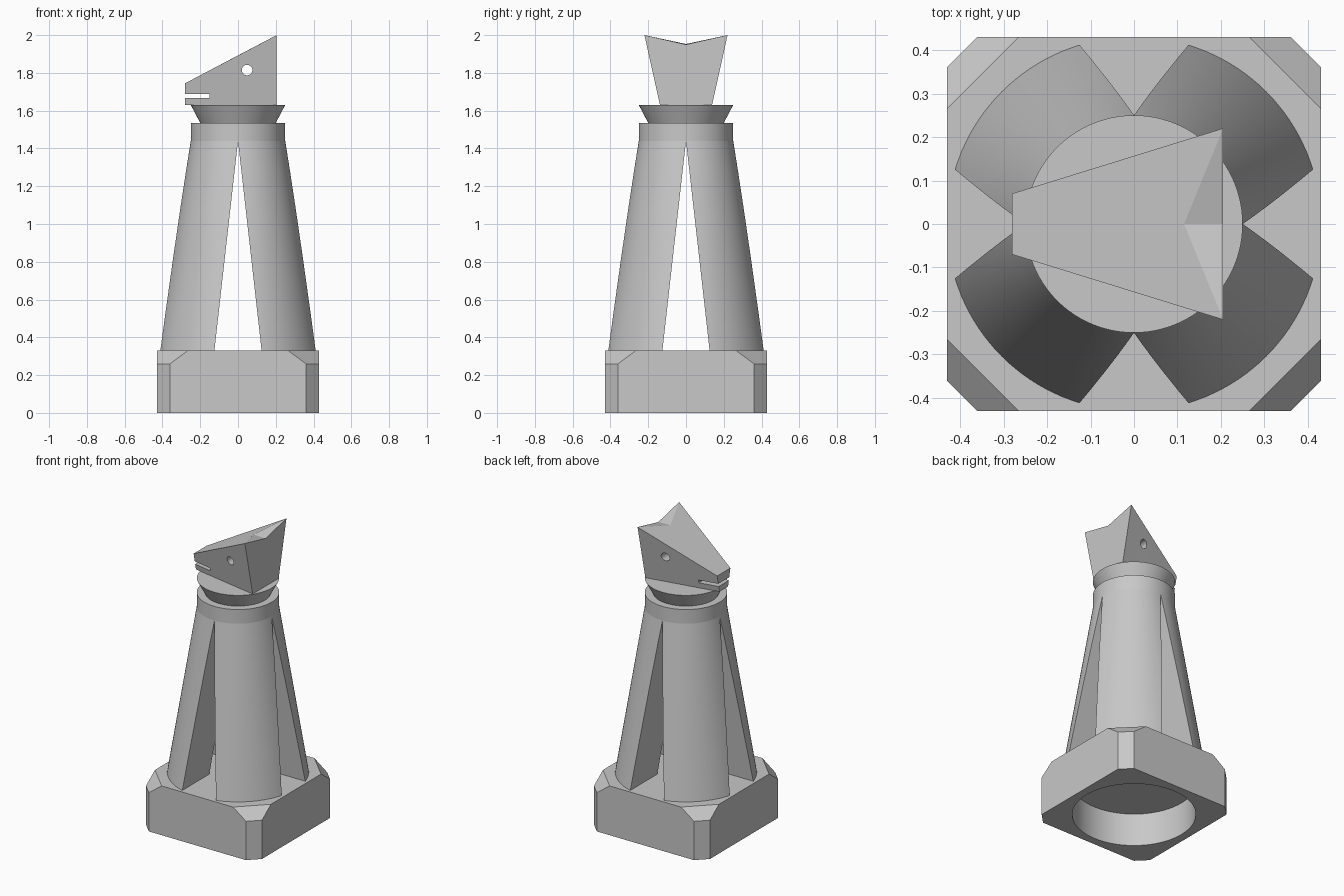
import bpy, bmesh, math

cube = bpy.data.objects.get("Cube")
if cube:
    bpy.data.objects.remove(cube, do_unlink=True)

grey = bpy.data.materials.new("plain grey")
grey.use_nodes = True
GREY = (0.58, 0.58, 0.58, 1)
grey.diffuse_color = GREY
grey.node_tree.nodes["Principled BSDF"].inputs["Base Color"].default_value = GREY


def make(name, verts, faces):
    """Mesh object with consistent outward normals."""
    bm = bmesh.new()
    vs = [bm.verts.new(v) for v in verts]
    for f in faces:
        bm.faces.new([vs[i] for i in f])
    bmesh.ops.recalc_face_normals(bm, faces=bm.faces)
    mesh = bpy.data.meshes.new(name)
    bm.to_mesh(mesh)
    bm.free()
    mesh.materials.append(grey)
    ob = bpy.data.objects.new(name, mesh)
    bpy.context.collection.objects.link(ob)
    return ob


def loft(name, rings):
    """Skin a stack of equal-length rings and cap both ends."""
    n, m = len(rings[0]), len(rings)
    faces = [(k * n + i, k * n + (i + 1) % n, (k + 1) * n + (i + 1) % n, (k + 1) * n + i)
             for k in range(m - 1) for i in range(n)]
    faces += [tuple(range(n)), tuple(range((m - 1) * n, m * n))]
    return make(name, [p for r in rings for p in r], faces)


def lathe(name, profile, n=96):
    """Solid of revolution from (radius, height) pairs."""
    return loft(name, [[(r * math.cos(math.tau * i / n), r * math.sin(math.tau * i / n), z)
                        for i in range(n)] for r, z in profile])


def prism(name, pts, half=1.0):
    """Extrude an (x, z) outline along y."""
    return loft(name, [[(x, y, z) for x, z in pts] for y in (-half, half)])


def activate(ob):
    bpy.ops.object.select_all(action='DESELECT')
    ob.select_set(True)
    bpy.context.view_layer.objects.active = ob


def cut(ob, cutter):
    cutter.hide_render = True
    activate(ob)
    mod = ob.modifiers.new("cut", 'BOOLEAN')
    mod.operation = 'DIFFERENCE'
    mod.solver = 'EXACT'
    mod.object = cutter
    bpy.ops.object.modifier_apply(modifier=mod.name)
    bpy.data.objects.remove(cutter, do_unlink=True)


def smooth(ob, degrees):
    activate(ob)
    bpy.ops.object.shade_smooth_by_angle(angle=math.radians(degrees))


# Square base with clipped corners, steeper clip at the top, round recess below
def octagon(h, c, z):
    q = [(h, -h + c), (h, h - c), (h - c, h), (-h + c, h),
         (-h, h - c), (-h, -h + c), (-h + c, -h), (h - c, -h)]
    return [(x, y, z) for x, y in q]


base = loft("base", [octagon(0.43, 0.07, 0), octagon(0.43, 0.07, 0.26),
                     octagon(0.43, 0.165, 0.33)])
cut(base, lathe("base_recess_cutter", [(0.375, -0.1), (0.375, 0.22)]))
smooth(base, 20)

# Tapered tower, split into four legs by two crossing wedge slots
BOTTOM, APEX = 0.33, 1.44
tower = lathe("tower_legs", [(0.43, BOTTOM), (0.25, APEX), (0.25, 1.535)])
low = BOTTOM - 0.1
half = 0.125 * (APEX - low) / (APEX - BOTTOM)
for angle in (0, math.pi / 2):
    slot = prism("slot_cutter", [(-half, low), (half, low), (0, APEX)])
    slot.rotation_euler.z = angle
    cut(tower, slot)
smooth(tower, 7)

# Flared neck
neck = lathe("neck", [(0.20, 1.535), (0.25, 1.63)])
smooth(neck, 20)

# Wedge head: narrow snout at -x, wide back with two ears and a V notch
verts = [(-0.28, -0.045, 1.63), (-0.28, 0.045, 1.63),
         (0.205, 0.138, 1.63), (0.205, -0.138, 1.63),
         (-0.28, -0.07, 1.745), (-0.28, 0.07, 1.745),
         (0.205, 0.22, 2.0), (0.205, -0.22, 2.0),
         (0.115, 0, 1.953), (0.205, 0, 1.95)]
head = make("head", verts, [
    (0, 1, 2, 3), (0, 1, 5, 4),                # underside, snout
    (0, 3, 7, 4), (1, 2, 6, 5),                # cheeks
    (2, 3, 7, 9, 6),                           # back
    (4, 5, 8), (4, 8, 7), (5, 6, 8),           # forehead
    (7, 8, 9), (6, 9, 8)])                     # notch between the ears
cut(head, prism("mouth_cutter", [(-0.4, 1.668), (-0.15, 1.668),
                                 (-0.15, 1.688), (-0.4, 1.688)]))
cut(head, prism("eye_cutter", [(0.048 + 0.028 * math.cos(math.tau * i / 32),
                                1.815 + 0.028 * math.sin(math.tau * i / 32))
                               for i in range(32)]))
smooth(head, 12)
